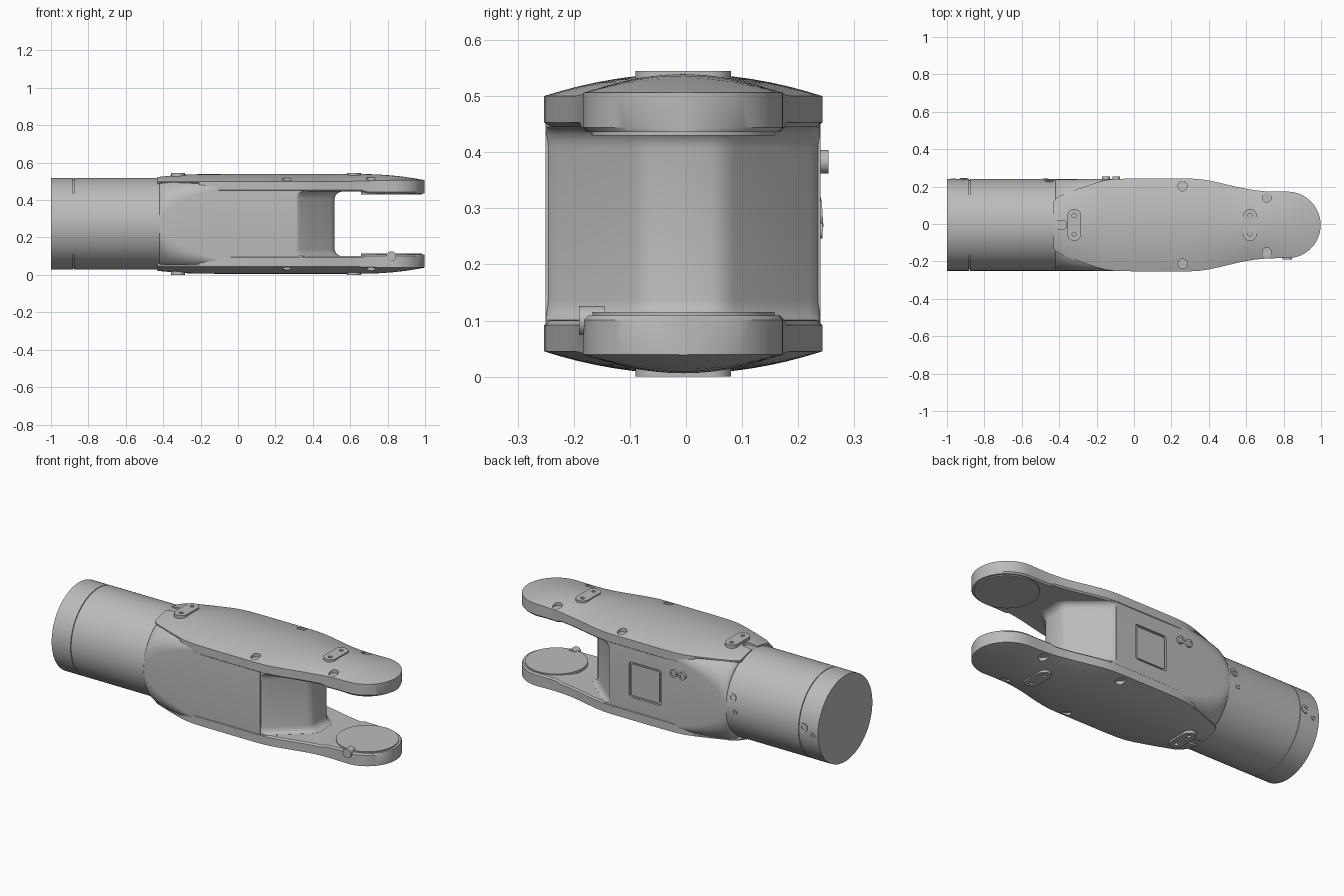
import bpy, bmesh, math
from mathutils import Vector, Matrix

if "Cube" in bpy.data.objects:
    bpy.data.objects.remove(bpy.data.objects["Cube"])

CY, CZ, R = -0.005, 0.2725, 0.245   # axis of the link and tube radius

grey = bpy.data.materials.new("satin_grey")
grey.use_nodes = True
grey.diffuse_color = (0.5, 0.5, 0.5, 1)
for node in grey.node_tree.nodes:
    if node.type == 'BSDF_PRINCIPLED':
        node.inputs["Base Color"].default_value = (0.5, 0.5, 0.5, 1)
        node.inputs["Roughness"].default_value = 0.5


def finish(name, bm):
    bmesh.ops.recalc_face_normals(bm, faces=bm.faces)
    mesh = bpy.data.meshes.new(name)
    bm.to_mesh(mesh)
    bm.free()
    mesh.materials.append(grey)
    obj = bpy.data.objects.new(name, mesh)
    bpy.context.collection.objects.link(obj)
    return obj


def loft(name, rings):
    """Skin a list of equal-length closed rings and cap both ends."""
    bm = bmesh.new()
    rows = [[bm.verts.new(p) for p in ring] for ring in rings]
    for a, b in zip(rows, rows[1:]):
        for i in range(len(a)):
            j = (i + 1) % len(a)
            bm.faces.new((a[i], a[j], b[j], b[i]))
    bm.faces.new(rows[0])
    bm.faces.new(rows[-1])
    return finish(name, bm)


def prism(name, outline, z0, z1):
    return loft(name, [[(x, y, z) for x, y in outline] for z in (z0, z1)])


def rod(name, start, end, radius, segments=32):
    start, end = Vector(start), Vector(end)
    axis = end - start
    turn = axis.to_track_quat('Z', 'Y').to_matrix().to_4x4()
    bm = bmesh.new()
    bmesh.ops.create_cone(bm, cap_ends=True, segments=segments, radius1=radius,
                          radius2=radius, depth=axis.length,
                          matrix=Matrix.Translation((start + end) / 2) @ turn)
    return finish(name, bm)


def rounded_rect(hw, hh, r, n=10):
    """Outline centred on zero, with n points for each corner."""
    pts = []
    for k, (sx, sy) in enumerate(((1, 1), (-1, 1), (-1, -1), (1, -1))):
        for i in range(n):
            a = math.pi / 2 * (k + i / (n - 1))
            pts.append((sx * (hw - r) + r * math.cos(a), sy * (hh - r) + r * math.sin(a)))
    return pts


def slot(cx, cy, hx, hy):
    r = min(hx, hy) * 0.98
    return [(cx + x, cy + y) for x, y in rounded_rect(hx, hy, r)]


def cut(obj, cutter):
    cutter.hide_render = True
    mod = obj.modifiers.new("cut", 'BOOLEAN')
    mod.operation = 'DIFFERENCE'
    mod.solver = 'EXACT'
    mod.object = cutter
    bpy.context.view_layer.objects.active = obj
    bpy.ops.object.modifier_apply(modifier=mod.name)
    bpy.data.objects.remove(cutter)


def mirrored(obj, name):
    """Copy a top part to the underside."""
    bm = bmesh.new()
    bm.from_mesh(obj.data)
    for v in bm.verts:
        v.co.z = 2 * CZ - v.co.z
    return finish(name, bm)


def lerp_table(table, x):
    for (x0, v0), (x1, v1) in zip(table, table[1:]):
        if x <= x1:
            return v0 + (v1 - v0) * max(0, (x - x0) / (x1 - x0))
    return table[-1][1]


# Round tube with a seam ring near its end
rod("tube_end_ring", (-1, CY, CZ), (-0.881, CY, CZ), R, 96)
rod("tube_core", (-0.9, CY, CZ), (-0.8, CY, CZ), R - 0.006, 96)
rod("tube", (-0.877, CY, CZ), (-0.42, CY, CZ), R, 96)

# Body blending from a round to a nearly square section
rings = []
for i in range(25):
    t = (i / 24) ** 2
    x = -0.42 + 0.3 * t
    r = R - 0.001 - 0.205 * math.sqrt(t)
    rings.append([(x, CY + y, CZ + z) for y, z in rounded_rect(R, R - 0.02 * t, r)])
rings.append([(0.315, y, z) for _, y, z in rings[-1]])
body = loft("body", rings)

# Tapered waist between the arms, flared where it meets them
half = [(0.2, 0.244), (0.305, 0.244), (0.32, 0.238), (0.335, 0.226),
        (0.495, 0.09), (0.51, 0.072), (0.517, 0.05)]
plan = half + [(x, -y) for x, y in reversed(half)]
flare = [(0.19, 0.035), (0.172, 0.035), (0.168, 0.022), (0.159, 0.01), (0.147, 0.003), (0.135, 0)]
levels = [(CZ + h, d) for h, d in flare]
levels += [(CZ - h, d) for h, d in reversed(flare)]
loft("waist", [[(x + d, CY + y, z) for x, y in plan] for z, d in levels])

# Arm: crowned plate with a round lobe at the tip
widths = [(-0.43, 0.125), (-0.42, 0.138), (-0.4, 0.153), (-0.3, 0.192), (-0.2, 0.227),
          (-0.15, 0.24), (-0.1, 0.246), (0, 0.248), (0.3, 0.248), (0.35, 0.245),
          (0.4, 0.238), (0.45, 0.227), (0.5, 0.215), (0.55, 0.203), (0.6, 0.193),
          (0.65, 0.185), (0.7, 0.18), (0.76, 0.178), (0.82, 0.178)]
bottoms = [(-0.43, 0.485), (-0.21, 0.485), (-0.19, 0.445), (0.66, 0.445), (0.69, 0.436)]
edges = [(-0.43, 0.5), (0.6, 0.5), (0.8, 0.506)]
crests = [(-0.43, 0.524), (-0.35, 0.533), (-0.25, 0.538), (0, 0.54), (0.66, 0.539)]
stations = sorted([x for x, _ in widths] + [-0.21, -0.19, 0.66, 0.69])
stations += [0.82 + 0.178 * math.sin(math.radians(a)) for a in range(6, 90, 6)] + [0.9978]
rings = []
for x in stations:
    w = lerp_table(widths, x)
    if x > 0.82:
        w = math.sqrt(0.178 ** 2 - (x - 0.82) ** 2)
    low, edge = lerp_table(bottoms, x), lerp_table(edges, x)
    fall = max(0, (x - 0.66) / 0.34)
    crown = (lerp_table(crests, x) - edge) * (1 - fall ** 2)
    c = min(0.008, w / 3)
    ring = [(x, CY + w - c, low), (x, CY + w, low + c)]
    for i in range(17):
        s = 1 - i / 8
        ring.append((x, CY + w * s, edge + crown * (1 - s * s)))
    ring += [(x, CY - w, low + c), (x, CY - w + c, low)]
    rings.append(ring)
arm = loft("upper_arm", rings)

# Screw pockets along the arm edges and a key slot at the back end
for side in (1, -1):
    for x, y, floor in ((0.26, 0.208, 0.496), (0.71, 0.148, 0.503)):
        cut(arm, prism("pocket_cutter", slot(x, CY + side * y, 0.024, 0.026), floor, 0.6))
cut(arm, prism("key_cutter", slot(-0.41, CY, 0.05, 0.025), 0.516, 0.6))
mirrored(arm, "lower_arm")

# Oval screw plates on the arm crests
for place, x in (("rear", -0.32), ("fork", 0.62)):
    plate = prism("upper_" + place + "_screw_plate", slot(x, CY, 0.037, 0.085), 0.522, 0.545)
    for dy in (-0.05, 0.05):
        cut(plate, rod("hole_cutter", (x, CY + dy, 0.53), (x, CY + dy, 0.56), 0.011, 20))
    mirrored(plate, "lower_" + place + "_screw_plate")

# Bearing pads on the inner faces of the lobes
pad = rod("upper_bearing_pad", (0.82, CY, 0.43), (0.82, CY, 0.45), 0.163, 64)
mirrored(pad, "lower_bearing_pad")
rod("lobe_side_plug", (0.82, CY - 0.186, 0.1), (0.82, CY - 0.14, 0.1), 0.026, 24)


# Recessed square panel on the back face
def back_plate(name, size, y0, y1):
    return loft(name, [[(0.09 + a, y, CZ + b) for a, b in rounded_rect(size, size, 0.012, 5)]
                       for y in (y0, y1)])


back = CY + R
cut(body, back_plate("panel_cutter", 0.1, back - 0.012, back + 0.05))
back_plate("back_panel", 0.09, back - 0.02, back - 0.003)

# Twin push buttons on the back face
for i, x in enumerate((-0.15, -0.095)):
    button = rod("button_%d" % (i + 1), (x, back - 0.01, 0.383), (x, back + 0.014, 0.383), 0.021)
    cut(button, rod("dimple_cutter", (x, back + 0.01, 0.383), (x, back + 0.03, 0.383), 0.011, 20))

# Screws set into the back of the tube
for i, (x, z, r) in enumerate(((-0.455, 0.335, 0.024), (-0.475, 0.26, 0.014),
                               (-0.91, 0.29, 0.024), (-0.965, 0.26, 0.014))):
    out = Vector((0, math.sqrt(R * R - (z - CZ) ** 2), z - CZ)).normalized()
    base = Vector((x, CY, CZ))
    screw = rod("tube_screw_%d" % (i + 1), base + out * (R - 0.02), base + out * (R + 0.004), r, 24)
    cut(screw, rod("socket_cutter", base + out * (R - 0.005), base + out * (R + 0.02), r / 2, 6))

# Smooth curved surfaces, keep edges sharp
bpy.ops.object.select_all(action='DESELECT')
for obj in bpy.context.collection.objects:
    if obj.type == 'MESH' and grey.name in obj.data.materials:
        obj.select_set(True)
        bpy.context.view_layer.objects.active = obj
bpy.ops.object.shade_smooth_by_angle(angle=math.radians(30))
